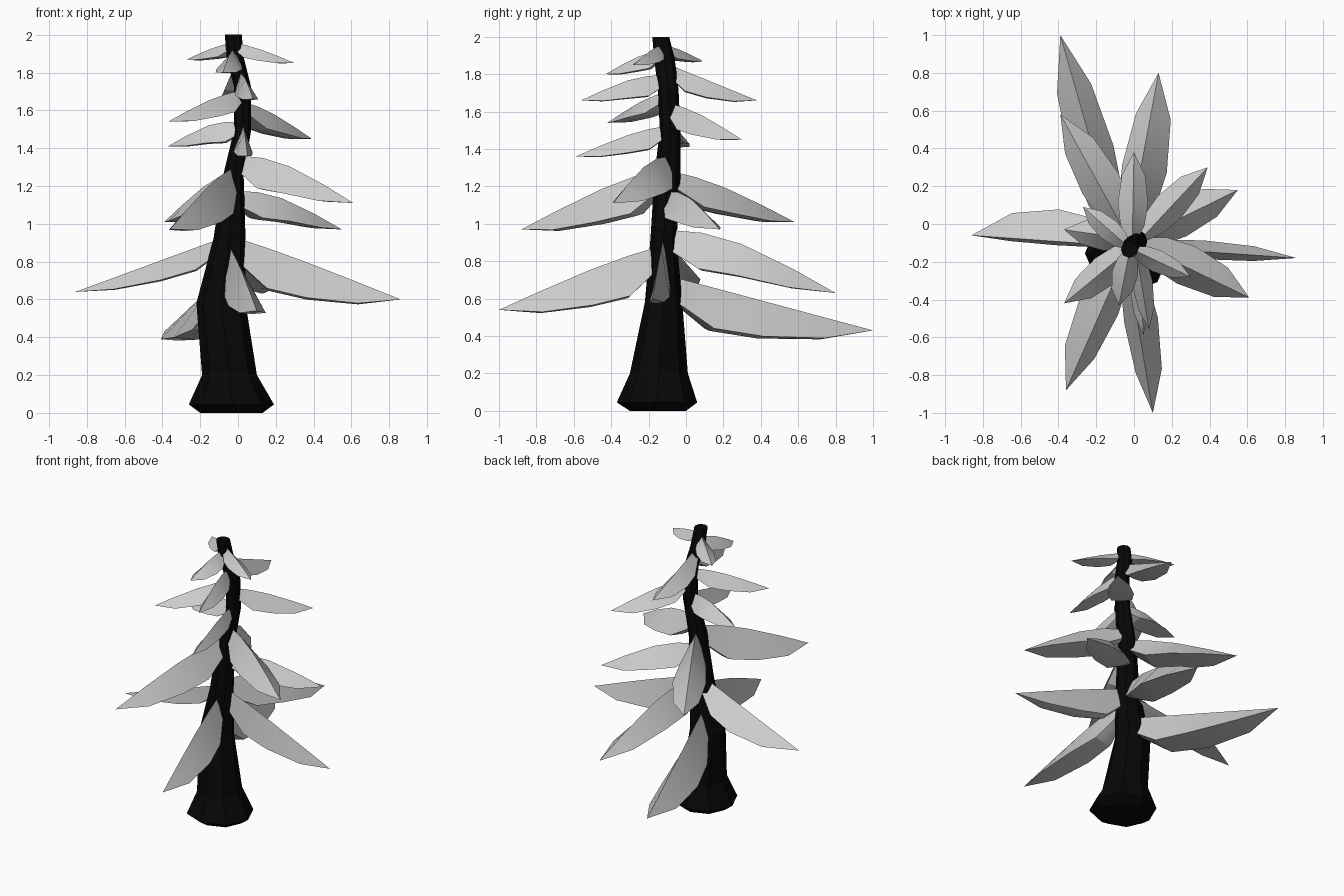
import bpy, bmesh, math
from mathutils import Vector

if "Cube" in bpy.data.objects:
    bpy.data.objects.remove(bpy.data.objects["Cube"])

# trunk rings: z, x min, x max, y min, y max
TRUNK = [(0.0, -.2, .13, -.3, .0), (.045, -.26, .19, -.37, .06),
         (.2, -.19, .1, -.3, .01), (.58, -.22, .04, -.22, -.02),
         (.92, -.13, .04, -.19, -.05), (1.25, -.08, .03, -.17, -.03),
         (1.5, -.02, .07, -.14, -.03), (1.72, -.02, .07, -.15, -.04),
         (1.88, -.06, .03, -.17, -.06), (2.0, -.07, .02, -.18, -.09)]
SIDES = 8

# boughs: tip x, y, z, root z, left width, right width, droop, arch
BOUGHS = [(-.39, 1.0, .43, .73, .13, .11, .21, .0),
          (.13, .80, .63, .98, .10, .14, .18, .07),
          (-.86, -.06, .64, .94, .02, .17, .11, .0),
          (.86, -.18, .60, .94, .06, .04, .20, .01),
          (.10, -1.0, .54, .89, .11, .07, .20, .02),
          (-.36, -.88, .97, 1.31, .09, .13, .19, .03),
          (.61, -.39, 1.11, 1.37, .12, .10, .15, .05),
          (.55, .18, .97, 1.18, .11, .10, .13, .05),
          (-.39, .58, 1.01, 1.29, .10, .12, .15, .03),
          (.39, .30, 1.45, 1.65, .09, .08, .11, .02),
          (-.37, -.42, 1.54, 1.71, .09, .08, .09, .02),
          (.05, -.59, 1.36, 1.53, .04, .06, .10, .02),
          (-.37, -.03, 1.41, 1.54, .08, .08, .10, .04),
          (.08, -.56, 1.66, 1.80, .06, .05, .10, .03),
          (.0, .38, 1.66, 1.86, .08, .08, .10, .0),
          (-.08, -.43, 1.80, 1.93, .07, .07, .08, .02),
          (.30, -.28, 1.85, 1.96, .06, .06, .06, .01),
          (-.27, .09, 1.87, 1.96, .06, .06, .06, .01)]


def axis(z):
    """Centre of the trunk at height z."""
    for a, b in zip(TRUNK, TRUNK[1:]):
        if z <= b[0]:
            f = (z - a[0]) / (b[0] - a[0])
            c = [p + (q - p) * f for p, q in zip(a, b)]
            return Vector(((c[1] + c[2]) / 2, (c[3] + c[4]) / 2, z))


def loft(name, rings, tip=None):
    """Skin a list of rings; close with a cap or a tip point."""
    bm = bmesh.new()
    loops = [[bm.verts.new(p) for p in r] for r in rings]
    n = len(loops[0])
    for a, b in zip(loops, loops[1:]):
        for i in range(n):
            j = (i + 1) % n
            bm.faces.new((a[i], a[j], b[j], b[i]))
    bm.faces.new(loops[0][::-1])
    if tip is None:
        bm.faces.new(loops[-1])
    else:
        t = bm.verts.new(tip)
        for i in range(n):
            bm.faces.new((loops[-1][i], loops[-1][(i + 1) % n], t))
    bmesh.ops.recalc_face_normals(bm, faces=bm.faces)
    me = bpy.data.meshes.new(name)
    bm.to_mesh(me)
    bm.free()
    ob = bpy.data.objects.new(name, me)
    bpy.context.collection.objects.link(ob)
    return ob


# trunk
rings = []
for z, x0, x1, y0, y1 in TRUNK:
    rings.append([((x0 + x1) / 2 + (x1 - x0) / 2 * math.cos(a),
                   (y0 + y1) / 2 + (y1 - y0) / 2 * math.sin(a), z)
                  for a in (math.tau * i / SIDES for i in range(SIDES))])
trunk = loft("trunk", rings)
bark = bpy.data.materials.new("bark")
bark.diffuse_color = (0.002, 0.002, 0.002, 1)
bark.use_nodes = True
bark.node_tree.nodes["Principled BSDF"].inputs["Base Color"].default_value = bark.diffuse_color
trunk.data.materials.append(bark)

# boughs: folded, drooping blades (position along, width, droop, arch factors)
STEPS = [(.04, .3, .7, 0), (.22, .8, 1.25, .7), (.45, 1, 1.1, 1), (.75, .78, .65, .6)]
for k, (tx, ty, tz, rz, wl, wr, droop, arch) in enumerate(BOUGHS):
    root, tip = axis(rz), Vector((tx, ty, tz))
    d = tip - root
    left = Vector((-d.y, d.x, 0)).normalized()
    rings = []
    for t, w, h, a in STEPS:
        ridge = root + d * t + Vector((0, 0, arch * a))
        down = Vector((0, 0, -droop * h))
        rings.append([ridge, ridge + left * wl * w + down * .85,
                      ridge + left * (wl - wr) * .4 * w + down * .9,
                      ridge - left * wr * w + down * .85])
    ob = loft(f"bough_{k + 1}", rings, tip)
    bpy.ops.object.select_all(action='DESELECT')
    ob.select_set(True)
    bpy.context.view_layer.objects.active = ob
    bpy.ops.object.shade_smooth_by_angle(angle=math.radians(25))
